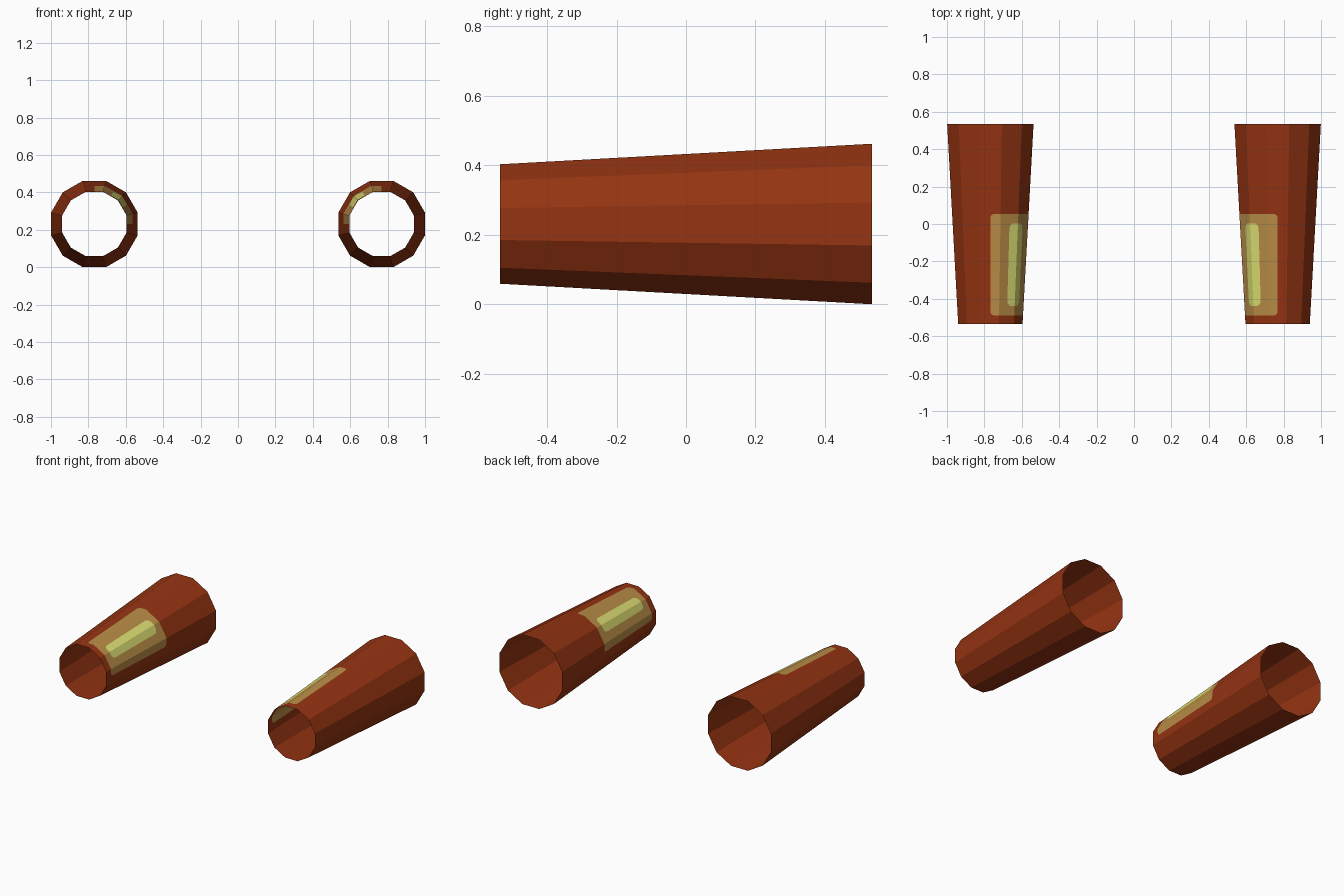
import bpy, bmesh, math

if "Cube" in bpy.data.objects:
    bpy.data.objects.remove(bpy.data.objects["Cube"])

HALF_LEN = 0.535               # tube runs along y
R_FRONT, R_BACK = 0.172, 0.231  # apothem of the 12-sided ends
CX, CZ = 0.768, 0.231


def material(name, rgb):
    m = bpy.data.materials.new(name)
    m.diffuse_color = (*rgb, 1)
    m.use_nodes = True
    m.node_tree.nodes["Principled BSDF"].inputs["Base Color"].default_value = m.diffuse_color
    return m


MATS = [material("rust brown", (0.30, 0.034, 0.006)),
        material("amber", (0.50, 0.27, 0.065)),
        material("pale lime", (0.72, 0.74, 0.17))]

# Rounded patches: angle range from the top towards the inner side, y range,
# corner size in degrees and in y
AMBER = (0, 90, -0.488, 0.053, 6, 0.02)
LIME = (30.5, 59.5, -0.439, 0.004, 9, 0.028)


def patch_span(patch, a):
    """y limits of a rounded patch at angle a."""
    a0, a1, y0, y1, ca, cy = patch
    d = max(0, 1 - min(a - a0, a1 - a) / ca)
    cut = cy * (1 - math.sqrt(max(0, 1 - d * d)))
    return y0 + cut, y1 - cut


def inside(patch, a):
    return patch[0] < a < patch[1]


def columns():
    """Facet edges plus the columns that trace the patch outlines."""
    cols = {float(a) for a in range(15, 375, 30)}
    for a0, a1, _, _, ca, _ in (AMBER, LIME):
        for t in (0, 0.08, 0.3, 0.6, 1):
            cols |= {round(a0 + ca * t, 3), round(a1 - ca * t, 3)}
    cols = sorted(cols)
    return cols + [cols[0] + 360]


def cuff(name, side):
    bm = bmesh.new()

    def point(a, y):
        t = (y + HALF_LEN) / (2 * HALF_LEN)
        apothem = R_FRONT + (R_BACK - R_FRONT) * t
        r = apothem / math.cos(math.radians((a + 15) % 30 - 15))
        return bm.verts.new((side * (CX - r * math.sin(math.radians(a))), y,
                             CZ + r * math.cos(math.radians(a))))

    cols = columns()
    for a, b in zip(cols, cols[1:]):
        mid = (a + b) / 2
        # y breaks of this strip, from front to back, with the colour bands
        rows, bands = [(-HALF_LEN, HALF_LEN)], [0]
        if inside(AMBER, mid):
            bands = [0, 1, 0]
        if inside(LIME, mid):
            bands = [0, 1, 2, 1, 0]

        def breaks(ang):
            ys = [-HALF_LEN, HALF_LEN]
            if len(bands) > 1:
                ys += patch_span(AMBER, ang)
            if len(bands) > 3:
                ys += patch_span(LIME, ang)
            return sorted(ys)

        ya, yb = breaks(a), breaks(b)
        for i, mat in enumerate(bands):
            quad = [point(a, ya[i]), point(b, yb[i]),
                    point(b, yb[i + 1]), point(a, ya[i + 1])]
            bm.faces.new(quad).material_index = mat

    bmesh.ops.remove_doubles(bm, verts=bm.verts, dist=1e-5)
    bmesh.ops.recalc_face_normals(bm, faces=bm.faces)
    # open tube: make sure the normals point away from the axis
    f = max(bm.faces, key=lambda f: f.calc_center_median().z)
    if f.normal.z < 0:
        bmesh.ops.reverse_faces(bm, faces=bm.faces)

    mesh = bpy.data.meshes.new(name)
    bm.to_mesh(mesh)
    bm.free()
    for m in MATS:
        mesh.materials.append(m)
    bpy.context.collection.objects.link(bpy.data.objects.new(name, mesh))


# Mirrored pair of open tapered sleeves with a patch on the inner upper side
cuff("right_sleeve", 1)
cuff("left_sleeve", -1)
